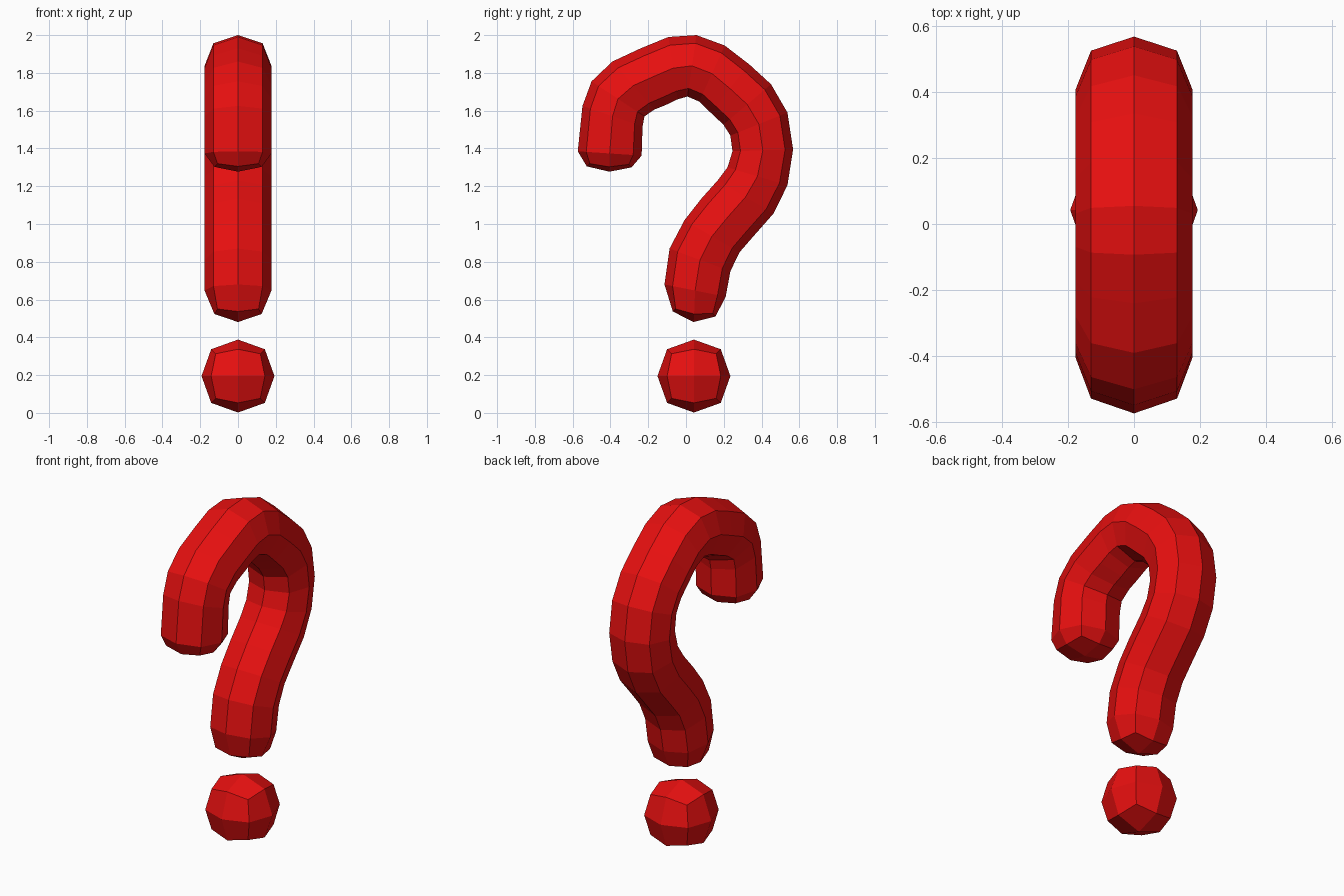
import bpy
import bmesh
from mathutils import Vector

default = bpy.data.objects.get("Cube")
if default:
    bpy.data.objects.remove(default, do_unlink=True)


def make_material(name, colour):
    material = bpy.data.materials.new(name)
    material.use_nodes = True
    material.diffuse_color = colour
    shader = next(n for n in material.node_tree.nodes if n.type == "BSDF_PRINCIPLED")
    shader.inputs["Base Color"].default_value = colour
    return material


red = make_material("bright red", (0.8, 0.005, 0.005, 1))


def finish(bm, name):
    """Turn a bmesh into a flat shaded red object."""
    bmesh.ops.recalc_face_normals(bm, faces=bm.faces)
    mesh = bpy.data.meshes.new(name)
    bm.to_mesh(mesh)
    bm.free()
    mesh.materials.append(red)
    obj = bpy.data.objects.new(name, mesh)
    bpy.context.collection.objects.link(obj)
    return obj


# Outer and inner rails of the hook as (y, z), from its tip to its foot
OUTER = [(-.525, 1.305), (-.573, 1.385), (-.548, 1.625), (-.5, 1.755), (-.39, 1.86),
         (-.24, 1.93), (-.093, 1.99), (.055, 2), (.205, 1.945), (.335, 1.845),
         (.45, 1.74), (.537, 1.59), (.567, 1.395), (.537, 1.205), (.463, 1.055),
         (.357, .935), (.283, .85), (.235, .75), (.21, .615), (.156, .51)]
INNER = [(-.288, 1.3), (-.235, 1.362), (-.23, 1.516), (-.22, 1.57), (-.167, 1.606),
         (-.103, 1.632), (-.045, 1.66), (.008, 1.675), (.07, 1.648), (.13, 1.59),
         (.198, 1.526), (.235, 1.468), (.246, 1.385), (.22, 1.3), (.167, 1.23),
         (.082, 1.135), (-.008, 1.02), (-.087, .87), (-.114, .68), (-.07, .537)]
TIP, FOOT = (-.405, 1.277), (.04, .481)


def build_hook():
    bm = bmesh.new()
    last = len(OUTER) - 1
    centres = [(Vector((0, *a)) + Vector((0, *b))) / 2 for a, b in zip(OUTER, INNER)]
    rings = []
    for i, (outer, inner) in enumerate(zip(OUTER, INNER)):
        is_cap = i in (0, last)
        centre = centres[i]
        across = Vector((0, *outer)) - centre
        side = Vector((.125 if is_cap else .177, 0, 0))
        corner = .87 if is_cap else .735
        # The corners of the end rings lean back into the tube
        lean = Vector()
        if is_cap:
            lean = (centres[1 if i == 0 else last - 1] - centre).normalized() * .015
        ring = []
        for u, v in ((1, 0), (1, 1), (0, 1), (-1, 1), (-1, 0), (-1, -1), (0, -1), (1, -1)):
            point = centre + across * u + side * v
            if u and v:
                point = centre + (across * u + side * v) * corner + lean
            ring.append(bm.verts.new(point))
        rings.append(ring)

    # Walls of the tube
    for a, b in zip(rings, rings[1:]):
        for k in range(8):
            n = (k + 1) % 8
            bm.faces.new((a[k], a[n], b[n], b[k]))

    # Each end closes with four quads around one point
    for ring, end in ((rings[0], TIP), (rings[-1], FOOT)):
        point = bm.verts.new((0, *end))
        for k in range(0, 8, 2):
            bm.faces.new((point, ring[k], ring[k + 1], ring[(k + 2) % 8]))
    return finish(bm, "curved_hook")


def build_dot():
    """A cube with each side cut in four, rounded towards a ball."""
    bm = bmesh.new()
    bmesh.ops.create_cube(bm, size=2)
    bmesh.ops.subdivide_edges(bm, edges=bm.edges[:], cuts=1, use_grid_fill=True)
    reach = {1: .193, 2: .142, 3: .118}
    for vert in bm.verts:
        axes = sum(abs(c) > .5 for c in vert.co)
        vert.co *= reach[axes]
    dot = finish(bm, "round_dot")
    dot.location = (0, .042, .195)
    return dot


build_hook()
build_dot()
